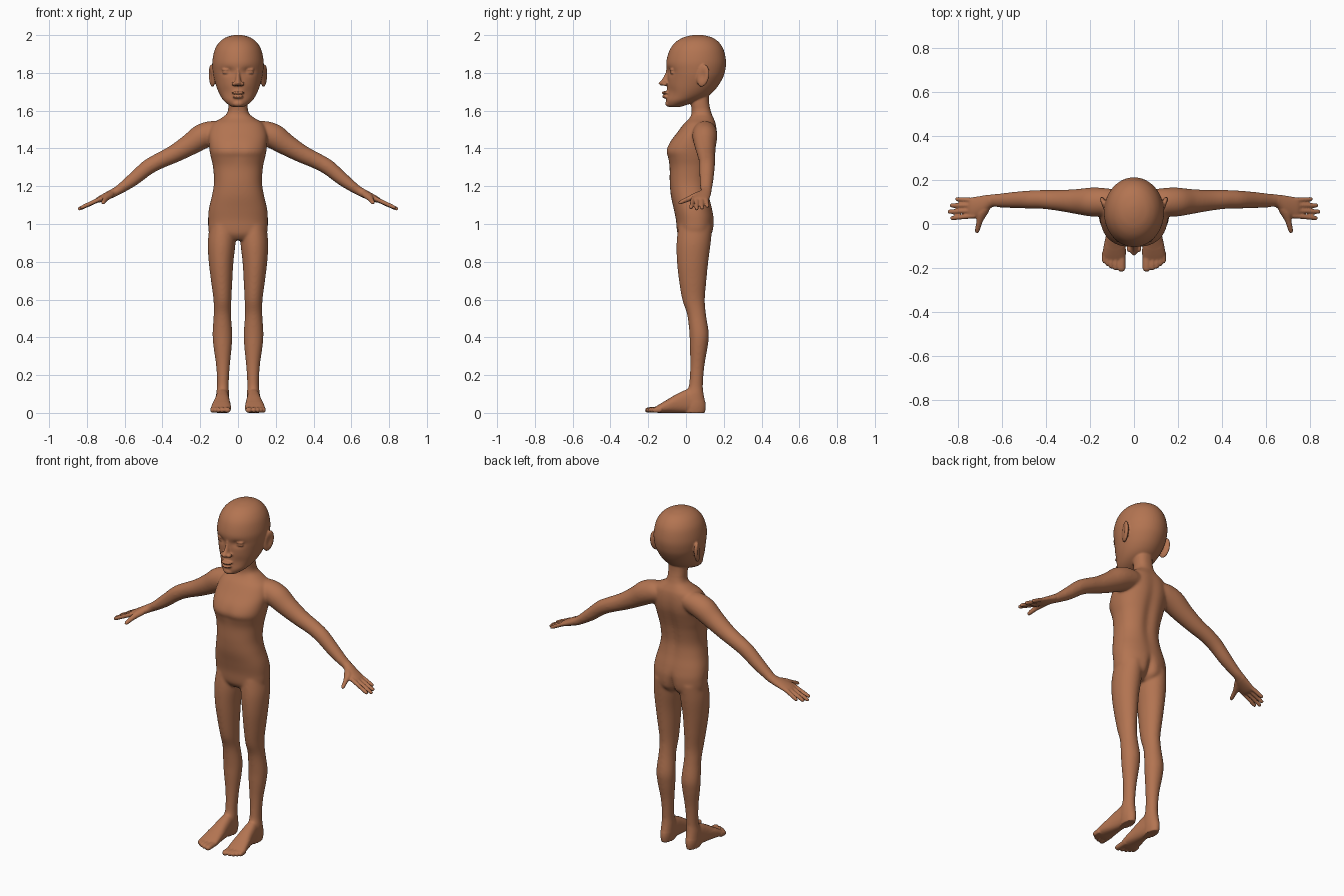
import bpy, bmesh, math
from mathutils import Vector, Matrix

bm = bmesh.new()


def bell(v, width):
    return math.exp(-(v / width) ** 2)


def spline(secs, sub=6):
    """Catmull-Rom through section tuples."""
    out = []
    for i in range(len(secs) - 1):
        a, b, c, d = (secs[max(0, min(len(secs) - 1, i + k))] for k in (-1, 0, 1, 2))
        for j in range(sub):
            t = j / sub
            out.append([0.5 * (2 * q + (r - p) * t + (2 * p - 5 * q + 4 * r - s) * t * t
                               + (3 * q - p - 3 * r + s) * t ** 3)
                        for p, q, r, s in zip(a, b, c, d)])
    return out + [list(secs[-1])]


def loft(secs, frame, side=1, power=2.0, n=40, shape=None):
    """Closed tube; frame turns a section into centre, half-axis u, half-axis v."""
    rings = []
    for s in spline(secs):
        c, u, v = (Vector(w) for w in frame(*s))
        ring = []
        for k in range(n):
            a = 2 * math.pi * k / n
            ca, sa = math.cos(a), math.sin(a)
            p = (c + u * math.copysign(abs(ca) ** (2 / power), ca)
                 + v * math.copysign(abs(sa) ** (2 / power), sa))
            if shape:
                shape(p)
            p.x *= side
            ring.append(bm.verts.new(p))
        rings.append(ring)
    for a, b in zip(rings, rings[1:]):
        for k in range(n):
            bm.faces.new((a[k], a[(k + 1) % n], b[(k + 1) % n], b[k]))
    bm.faces.new(rings[0][::-1])
    bm.faces.new(rings[-1])


def upright(z, x0, x1, y0, y1):
    return ((x0 + x1) / 2, (y0 + y1) / 2, z), ((x1 - x0) / 2, 0, 0), (0, (y1 - y0) / 2, 0)


def centred(z, y0, y1, w):
    return upright(z, -w, w, y0, y1)


def along_arm(x, y, z, rn, ry):
    return (x, y, z), (0.55 * rn, 0, 0.83 * rn), (0, ry, 0)


def forward(y, x0, x1, z0, z1):
    return ((x0 + x1) / 2, y, (z0 + z1) / 2), ((x1 - x0) / 2, 0, 0), (0, 0, (z1 - z0) / 2)


def blob(loc, size, rot=None, dish=0.0):
    vs = bmesh.ops.create_uvsphere(bm, u_segments=24, v_segments=16, radius=1)['verts']
    for v in vs:
        if dish and v.co.x * loc[0] > 0:
            v.co.x *= 1 - dish * bell(math.hypot(v.co.y, v.co.z), 0.6)
    m = Matrix.Translation(loc) @ (rot or Matrix()) @ Matrix.Diagonal((*size, 1))
    bmesh.ops.transform(bm, matrix=m, verts=vs)


# Torso and neck, with spine groove and seat cleft
def torso_shape(p):
    if p.y > 0.06:
        p.y -= 0.012 * bell(p.x, 0.03) * bell(p.z - 1.3, 0.2)
        p.y -= 0.03 * bell(p.x, 0.018) * bell(p.z - 0.95, 0.07)
    elif p.y < 0:
        p.y += 0.006 * bell(p.x, 0.03) * bell(p.z - 1.38, 0.05)


loft([(0.915, -0.02, 0.10, 0.09), (0.95, -0.045, 0.14, 0.15), (1.02, -0.053, 0.149, 0.158),
      (1.08, -0.065, 0.14, 0.154), (1.15, -0.08, 0.125, 0.138), (1.22, -0.086, 0.119, 0.127),
      (1.30, -0.087, 0.13, 0.132), (1.35, -0.097, 0.142, 0.143), (1.385, -0.107, 0.152, 0.15),
      (1.43, -0.088, 0.163, 0.155), (1.48, -0.05, 0.166, 0.155), (1.53, -0.012, 0.16, 0.135),
      (1.56, 0.018, 0.148, 0.09), (1.59, 0.03, 0.135, 0.056), (1.65, 0.025, 0.122, 0.051),
      (1.74, 0.02, 0.122, 0.051)], centred, power=2.3, n=64, shape=torso_shape)


# Head, with eye sockets
def head_shape(p):
    if p.y < 0:
        p.y += 0.013 * bell(abs(p.x) - 0.055, 0.032) * bell(p.z - 1.807, 0.02)
        p.y += 0.006 * bell(abs(p.x) - 0.06, 0.03) * bell(p.z - 1.70, 0.03)


loft([(1.618, -0.085, -0.04, 0.018), (1.626, -0.1, -0.01, 0.042), (1.65, -0.105, 0.06, 0.073),
      (1.68, -0.102, 0.12, 0.094), (1.72, -0.1, 0.162, 0.112), (1.77, -0.098, 0.193, 0.127),
      (1.81, -0.101, 0.207, 0.134), (1.86, -0.104, 0.212, 0.136), (1.92, -0.087, 0.2, 0.124),
      (1.96, -0.058, 0.176, 0.101), (1.985, -0.02, 0.143, 0.07), (1.997, 0.02, 0.105, 0.036),
      (2.001, 0.05, 0.08, 0.012)], centred, n=64, shape=head_shape)

# Nose, lips and chin
loft([(1.84, -0.102, -0.05, 0.009), (1.80, -0.109, -0.05, 0.012), (1.765, -0.128, -0.05, 0.016),
      (1.745, -0.145, -0.05, 0.02), (1.732, -0.132, -0.05, 0.016)], centred, n=20)
blob((0, -0.106, 1.695), (0.034, 0.023, 0.009))
blob((0, -0.104, 1.674), (0.029, 0.023, 0.010))
blob((0, -0.09, 1.637), (0.03, 0.02, 0.017))

for s in (1, -1):
    # Face details: nostrils, eyelids, brows, ears
    blob((s * 0.021, -0.112, 1.742), (0.013, 0.017, 0.011))
    blob((s * 0.057, -0.071, 1.817), (0.029, 0.015, 0.008))
    blob((s * 0.057, -0.070, 1.801), (0.026, 0.014, 0.007))
    blob((s * 0.138, 0.09, 1.785), (0.015, 0.034, 0.06),
         Matrix.Rotation(s * -0.35, 4, 'Z') @ Matrix.Rotation(-0.2, 4, 'X'), 0.7)

    # Arm and palm
    loft([(0.06, 0.10, 1.50, 0.05, 0.05), (0.12, 0.10, 1.49, 0.065, 0.062),
          (0.19, 0.10, 1.463, 0.067, 0.066), (0.26, 0.102, 1.417, 0.057, 0.057),
          (0.34, 0.107, 1.37, 0.048, 0.048), (0.42, 0.112, 1.332, 0.043, 0.043),
          (0.48, 0.111, 1.298, 0.041, 0.041), (0.55, 0.109, 1.24, 0.036, 0.037),
          (0.61, 0.107, 1.195, 0.028, 0.032), (0.645, 0.106, 1.172, 0.024, 0.03),
          (0.69, 0.086, 1.15, 0.021, 0.043), (0.735, 0.074, 1.129, 0.016, 0.048),
          (0.753, 0.073, 1.12, 0.010, 0.044)], along_arm, s)
    # Fingers
    for y0, x1, y1, z1 in ((0.108, 0.812, 0.113, 1.09), (0.085, 0.836, 0.085, 1.081),
                           (0.061, 0.846, 0.056, 1.076), (0.037, 0.834, 0.027, 1.083)):
        loft([(0.72, y0, 1.137, 0.012, 0.011),
              ((0.72 + x1) / 2, (y0 + y1) / 2, (1.139 + z1) / 2, 0.0115, 0.0105),
              (x1 - 0.008, y1, z1 + 0.005, 0.010, 0.0095),
              (x1, y1, z1, 0.005, 0.005)], along_arm, s, n=16)
    # Thumb
    loft([(0.09, 0.64, 0.675, 1.15, 1.18), (0.05, 0.664, 0.71, 1.131, 1.167),
          (0.01, 0.688, 0.717, 1.117, 1.146), (-0.03, 0.702, 0.724, 1.104, 1.125),
          (-0.041, 0.709, 0.719, 1.107, 1.117)], forward, s, n=20)

    # Leg
    loft([(0.99, 0.012, 0.15, -0.04, 0.14), (0.9, 0.013, 0.16, -0.05, 0.131),
          (0.8, 0.024, 0.155, -0.048, 0.118), (0.7, 0.03, 0.143, -0.037, 0.108),
          (0.6, 0.035, 0.13, -0.02, 0.1), (0.52, 0.037, 0.129, 0.006, 0.106),
          (0.42, 0.03, 0.135, 0.018, 0.121), (0.35, 0.033, 0.13, 0.02, 0.115),
          (0.25, 0.043, 0.116, 0.022, 0.098), (0.15, 0.049, 0.111, 0.016, 0.09),
          (0.1, 0.047, 0.116, 0.0, 0.094), (0.04, 0.049, 0.117, -0.01, 0.105),
          (0.0, 0.054, 0.112, -0.01, 0.1)], upright, s)
    # Foot
    loft([(0.07, 0.055, 0.112, 0.0, 0.08), (0.02, 0.048, 0.116, 0.0, 0.125),
          (-0.04, 0.043, 0.125, 0.0, 0.105), (-0.1, 0.038, 0.138, 0.0, 0.07),
          (-0.14, 0.037, 0.143, 0.0, 0.046), (-0.165, 0.042, 0.138, 0.002, 0.03)],
         forward, s, power=2.4)
    # Toes
    for x, r, tip in ((0.057, 0.018, -0.216), (0.084, 0.0115, -0.21), (0.104, 0.011, -0.202),
                      (0.121, 0.0105, -0.19), (0.136, 0.010, -0.178)):
        loft([(-0.13, x - r, x + r, 0.002, 0.036), (tip + 0.018, x - r, x + r, 0.001, 0.03),
              (tip + 0.005, x - r * 0.8, x + r * 0.8, 0.003, 0.026),
              (tip, x - r * 0.4, x + r * 0.4, 0.008, 0.02)], forward, s, n=16)

# Fuse all parts into one skin
bmesh.ops.recalc_face_normals(bm, faces=bm.faces[:])
mesh = bpy.data.meshes.new("body")
bm.to_mesh(mesh)
bm.free()
body = bpy.data.objects.new("body", mesh)
bpy.context.collection.objects.link(body)
bpy.context.view_layer.objects.active = body
body.select_set(True)
fuse = body.modifiers.new("fuse", 'REMESH')
fuse.mode = 'VOXEL'
fuse.voxel_size = 0.005
bpy.ops.object.modifier_apply(modifier=fuse.name)

# Blend the joints strongly, the face, hands and feet lightly
group = body.vertex_groups.new(name="joints")
group.add([v.index for v in body.data.vertices
           if abs(v.co.x) < 0.66 and 0.06 < v.co.z < 1.62], 1.0, 'REPLACE')
for name, count, limit in (("soften", 2, ""), ("blend", 25, "joints")):
    m = body.modifiers.new(name, 'SMOOTH')
    m.factor = 0.5
    m.iterations = count
    m.vertex_group = limit
body.data.shade_smooth()

skin = bpy.data.materials.new("brown skin")
skin.diffuse_color = (0.45, 0.175, 0.083, 1)
body.data.materials.clear()
body.data.materials.append(skin)
